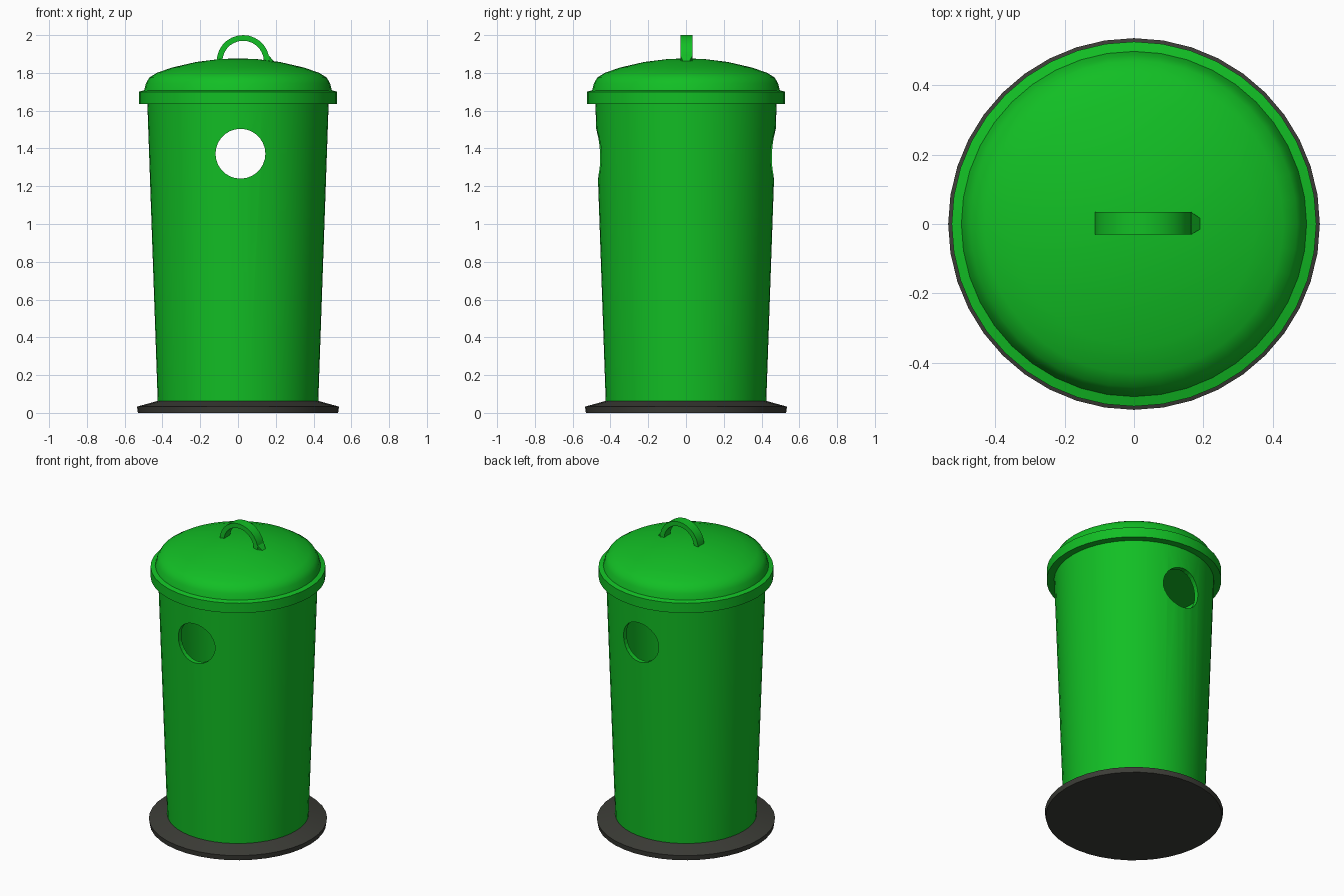
import bpy, bmesh, math

if "Cube" in bpy.data.objects:
    bpy.data.objects.remove(bpy.data.objects["Cube"])


def material(name, rgb):
    m = bpy.data.materials.new(name)
    m.diffuse_color = (*rgb, 1)
    m.use_nodes = True
    m.node_tree.nodes["Principled BSDF"].inputs["Base Color"].default_value = m.diffuse_color
    return m


green = material("bright green", (0.006, 0.52, 0.018))
grey = material("dark grey", (0.045, 0.046, 0.038))


def finish(bm, name, mat, angle=35):
    bmesh.ops.remove_doubles(bm, verts=bm.verts, dist=1e-5)
    bmesh.ops.recalc_face_normals(bm, faces=bm.faces)
    me = bpy.data.meshes.new(name)
    bm.to_mesh(me)
    bm.free()
    ob = bpy.data.objects.new(name, me)
    bpy.context.collection.objects.link(ob)
    me.materials.append(mat)
    bpy.ops.object.select_all(action='DESELECT')
    ob.select_set(True)
    bpy.context.view_layer.objects.active = ob
    bpy.ops.object.shade_smooth_by_angle(angle=math.radians(angle))
    return ob


def lathe(name, profile, mat, steps=40, angle=35):
    """Turn a closed (radius, height) profile around z."""
    bm = bmesh.new()
    vs = [bm.verts.new((r, 0, z)) for r, z in profile]
    es = [bm.edges.new((a, b)) for a, b in zip(vs, vs[1:])]
    if profile[0][0] > 0:
        es.append(bm.edges.new((vs[-1], vs[0])))
    bmesh.ops.spin(bm, geom=vs + es, cent=(0, 0, 0), axis=(0, 0, 1),
                   angle=2 * math.pi, steps=steps, use_merge=True)
    return finish(bm, name, mat, angle)


# Base plate with a slightly sloping top
lathe("base_plate", [(0, 0), (0.53, 0), (0.535, 0.033), (0.43, 0.062), (0, 0.062)],
      grey, angle=12)

# Hollow tapering body
body = lathe("body", [(0.425, 0.06), (0.48, 1.64), (0.45, 1.64), (0.395, 0.06)],
             green, steps=48)

# Round opening cut through front and back
bpy.ops.mesh.primitive_cylinder_add(vertices=28, radius=0.132, depth=2,
                                    location=(0.013, 0, 1.372),
                                    rotation=(math.pi / 2, 0, 0))
cutter = bpy.context.object
cutter.name = "opening_cutter"
cutter.data.materials.append(green)
mod = body.modifiers.new("openings", 'BOOLEAN')
mod.object = cutter
mod.operation = 'DIFFERENCE'
mod.solver = 'EXACT'
bpy.context.view_layer.objects.active = body
bpy.ops.object.modifier_apply(modifier=mod.name)
bpy.data.objects.remove(cutter, do_unlink=True)

# Domed lid with a stepped rim
lathe("lid", [(0, 1.635), (0.525, 1.635), (0.525, 1.70), (0.497, 1.708),
              (0.487, 1.745), (0.47, 1.775), (0.43, 1.80), (0.35, 1.828),
              (0.22, 1.858), (0.10, 1.873), (0, 1.877)], green)

# Arched handle: rectangular section swept over a half circle
bm = bmesh.new()
rings = []
path = [(math.pi * i / 14) for i in range(15)]
for a in path:
    c, s = math.cos(a), math.sin(a)
    rings.append([bm.verts.new((0.027 + r * c, y, 1.86 + r * s))
                  for r, y in ((0.14, -0.03), (0.14, 0.034), (0.11, 0.034), (0.11, -0.03))])
for p, q in zip(rings, rings[1:]):
    for k in range(4):
        bm.faces.new((p[k], p[(k + 1) % 4], q[(k + 1) % 4], q[k]))
bm.faces.new(rings[0])
bm.faces.new(rings[-1])
finish(bm, "handle", green)

# Small flared foot on the right end of the handle
bm = bmesh.new()
foot = [(0.15, 1.85), (0.20, 1.85), (0.165, 1.89)]
sides = [[bm.verts.new((x, y if x < 0.2 else 0.0 + y * 0.3, z)) for x, z in foot]
         for y in (-0.03, 0.034)]
for s in sides:
    bm.faces.new(s)
for k in range(3):
    j = (k + 1) % 3
    bm.faces.new((sides[0][k], sides[0][j], sides[1][j], sides[1][k]))
finish(bm, "handle_foot", green)
